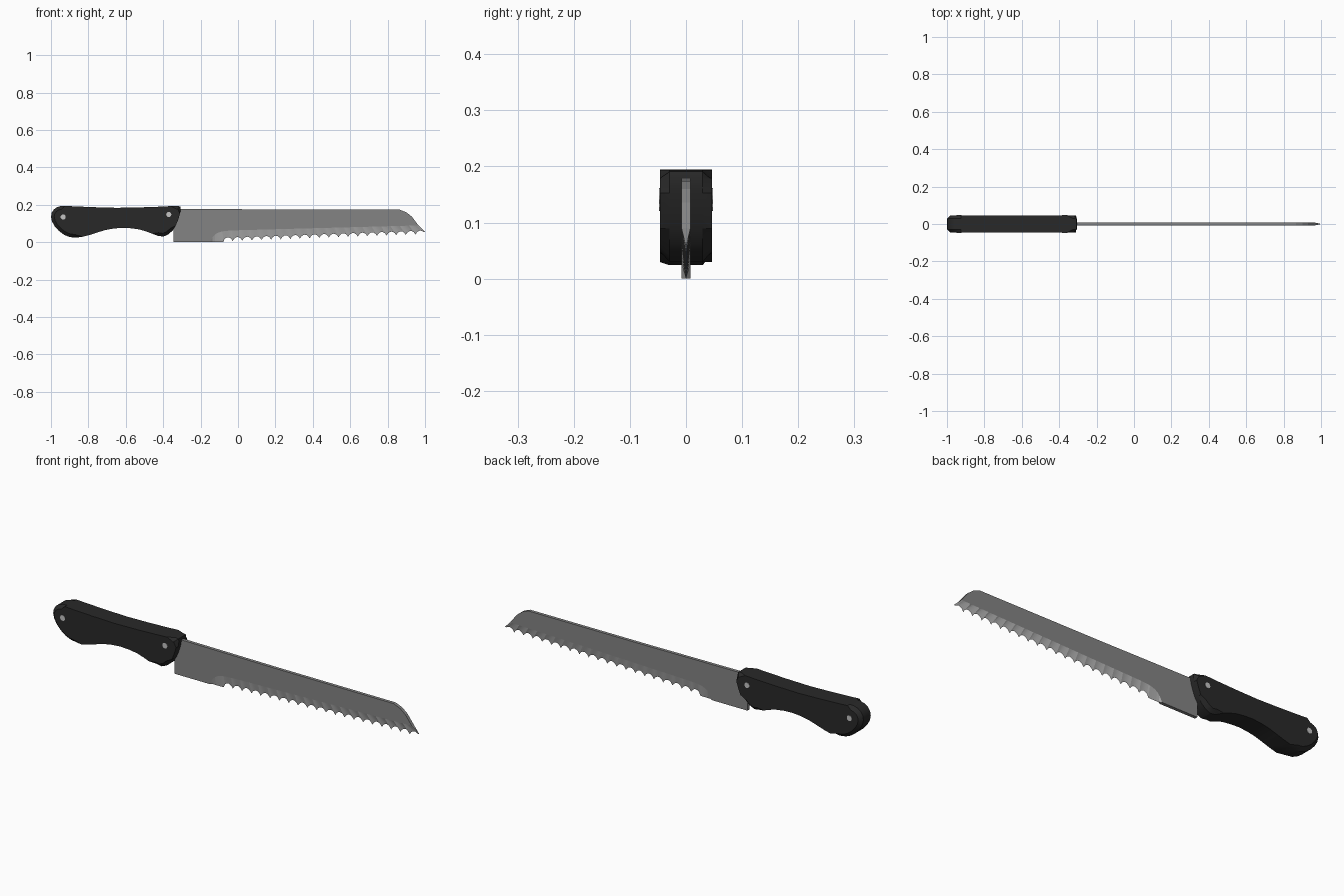
import bpy, bmesh, math
from mathutils import Vector

cube = bpy.data.objects.get("Cube")
if cube:
    bpy.data.objects.remove(cube, do_unlink=True)


def material(name, grey):
    m = bpy.data.materials.new(name)
    m.use_nodes = True
    color = (grey, grey, grey, 1)
    m.diffuse_color = color
    m.node_tree.nodes["Principled BSDF"].inputs["Base Color"].default_value = color
    return m


black = material("black_handle", 0.022)
steel = material("steel", 0.23)
ground_steel = material("bright_ground_steel", 0.42)
rivet_metal = material("rivet_metal", 0.55)


def finish(bm, name, mats, smooth=30):
    bmesh.ops.recalc_face_normals(bm, faces=bm.faces)
    mesh = bpy.data.meshes.new(name)
    bm.to_mesh(mesh)
    bm.free()
    ob = bpy.data.objects.new(name, mesh)
    bpy.context.collection.objects.link(ob)
    for m in mats:
        mesh.materials.append(m)
    bpy.ops.object.select_all(action="DESELECT")
    ob.select_set(True)
    bpy.context.view_layer.objects.active = ob
    bpy.ops.object.shade_smooth_by_angle(angle=math.radians(smooth))
    return ob


def closed_curve(points, steps):
    """Catmull-Rom samples through a closed list of points."""
    n, out = len(points), []
    for i in range(n):
        a, b, c, d = (Vector(points[(i + k) % n]) for k in (-1, 0, 1, 2))
        for s in range(steps):
            t = s / steps
            out.append(0.5 * (2 * b + (c - a) * t + (2 * a - 5 * b + 4 * c - d) * t * t
                              + (3 * b - a - 3 * c + d) * t ** 3))
    return out


# Handle: closed outline extruded across y, both rims chamfered
HALF = 0.046
outline = [(-1, .135), (-.985, .175), (-.945, .194), (-.88, .192), (-.65, .184), (-.42, .19),
           (-.325, .194), (-.306, .18), (-.32, .12), (-.35, .062), (-.4, .03), (-.46, .046),
           (-.525, .068), (-.62, .077), (-.71, .065), (-.79, .04), (-.87, .024), (-.93, .04),
           (-.98, .085)]
bm = bmesh.new()
rims = [[bm.verts.new((p.x, y, p.y)) for p in closed_curve(outline, 2)] for y in (-HALF, HALF)]
caps = [bm.faces.new(r) for r in rims]
n = len(rims[0])
for i in range(n):
    j = (i + 1) % n
    bm.faces.new((rims[0][i], rims[0][j], rims[1][j], rims[1][i]))
rim_edges = [e for f in caps for e in f.edges]
bmesh.ops.bevel(bm, geom=rim_edges, offset=0.017, segments=1, affect="EDGES")
finish(bm, "handle", [black])

# Rivets: short pins showing on both sides of the handle
for label, x, z in (("rear", -.935, .135), ("front", -.37, .148)):
    bpy.ops.mesh.primitive_cylinder_add(vertices=12, radius=0.014, depth=2 * HALF + 0.004,
                                        location=(x, 0, z), rotation=(math.pi / 2, 0, 0))
    pin = bpy.context.object
    pin.name = label + "_rivet"
    pin.data.materials.append(rivet_metal)

# Blade: flat plate above the grind line, wedge with scalloped teeth below it
THICK = 0.008
START, TEETH, STEPS = -0.15, 21, 6
TOOTH_START = -0.08
PITCH = (1 - TOOTH_START) / TEETH


def edge_height(x, phase):
    if x <= TOOTH_START:
        return 0.0
    base = 0.005 + 0.038 * (x - TOOTH_START) / (1 - TOOTH_START)
    return base + 0.02 * math.sin(math.pi * phase) ** 0.7


edge, grind = [], []
lead = [(START + (TOOTH_START - START) * k / 5, 0) for k in range(5)]
teeth = [(TOOTH_START + PITCH * k / STEPS, (k % STEPS) / STEPS) for k in range(TEETH * STEPS + 1)]
for x, phase in lead + teeth:
    t = (x - START) / (1 - START)
    edge.append((x, edge_height(x, phase)))
    rise = 0.06 * (1 - math.exp(-(x - START) / 0.025)) + 0.03 * t
    grind.append((x - 0.035 * t, rise))
edge[-1] = (1, 0.056)

bm = bmesh.new()
top = [(.93, .136), (.9, .16), (.865, .174), (.21, .175), (-.345, .179), (-.345, 0)]
sides = []
for y in (-THICK, THICK):
    line = [bm.verts.new((x, y, z)) for x, z in grind]
    rest = [bm.verts.new((x, y, z)) for x, z in top]
    bm.faces.new(line + rest)
    sides.append((line, rest))
cutting = [bm.verts.new((x, 0, z)) for x, z in edge[1:]]

# Ground faces on both sides, meeting in the cutting edge
for line, rest in sides:
    low = [line[0]] + cutting
    for i in range(len(line) - 1):
        quad = [line[i], line[i + 1], low[i + 1], low[i]]
        if i == 0:
            quad = quad[:3]
        bm.faces.new(quad).material_index = 1

# Spine, heel and the closing faces at tip and grind start
(front, front_top), (back, back_top) = sides
a, b = [front[-1]] + front_top + [front[0]], [back[-1]] + back_top + [back[0]]
for i in range(len(a) - 1):
    bm.faces.new((a[i], a[i + 1], b[i + 1], b[i]))
bm.faces.new((front[-1], back[-1], cutting[-1]))
bm.faces.new((front[0], back[0], cutting[0]))
finish(bm, "blade", [steel, ground_steel], 5)
